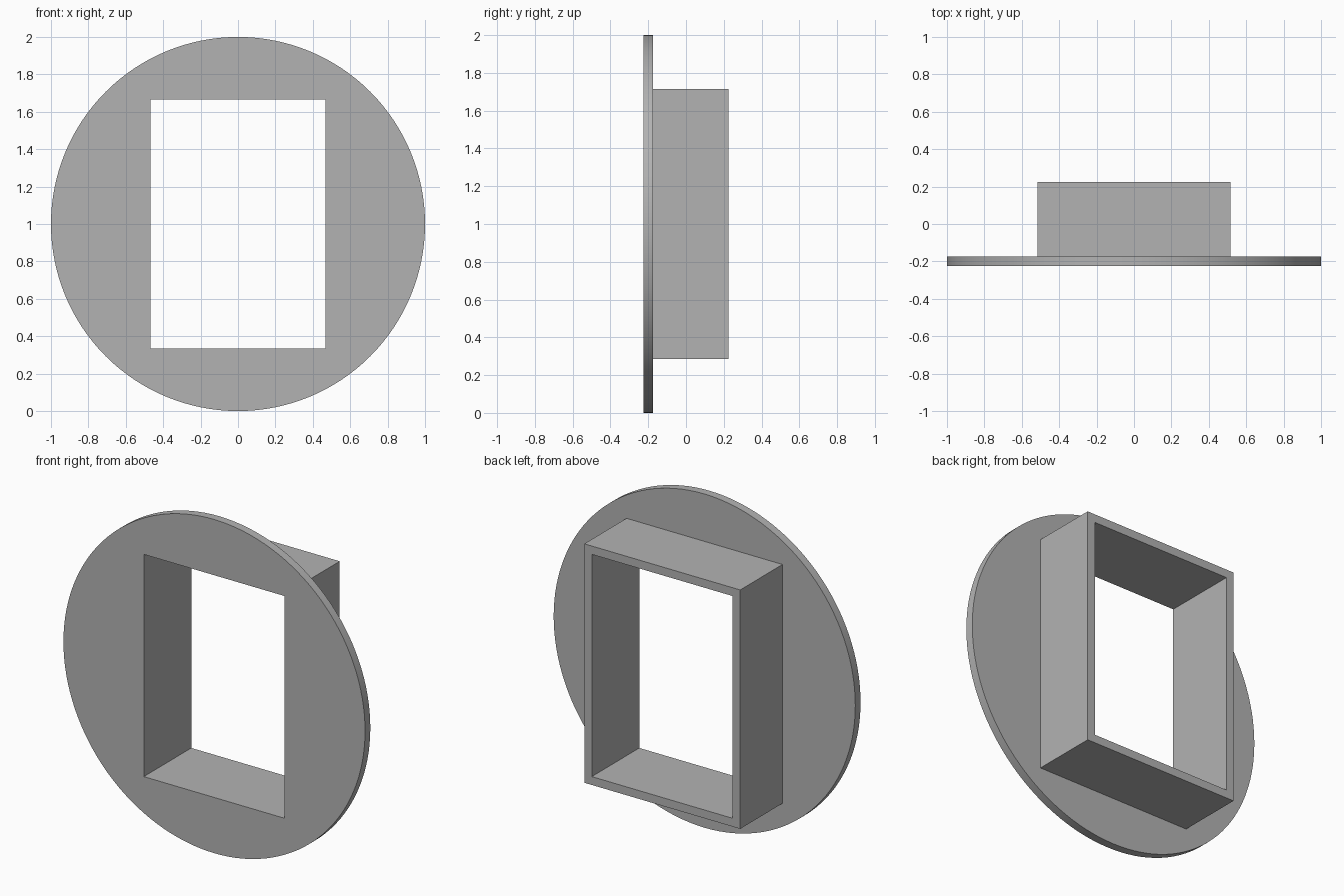
import bpy
import bmesh
from math import cos, sin, pi, radians
from mathutils import Vector

cube = bpy.data.objects.get("Cube")
if cube:
    bpy.data.objects.remove(cube, do_unlink=True)

CENTRE_Z = 1.0
FRONT, STEP, BACK = -0.225, -0.175, 0.225

grey = bpy.data.materials.new("plain grey")
colour = (0.45, 0.45, 0.45, 1)
grey.diffuse_color = colour
grey.use_nodes = True
grey.node_tree.nodes["Principled BSDF"].inputs["Base Color"].default_value = colour


def rectangle(half_x, half_z):
    return [(sx * half_x, sz * half_z) for sx, sz in ((-1, -1), (1, -1), (1, 1), (-1, 1))]


def circle(radius, sides):
    return [(radius * cos(2 * pi * i / sides), radius * sin(2 * pi * i / sides))
            for i in range(sides)]


def ring_plate(name, outer, inner, y_front, y_back):
    """Extrude the area between two outlines from y_front to y_back."""
    bm = bmesh.new()
    edges = []
    for outline in (outer, inner):
        verts = [bm.verts.new((x, y_front, z + CENTRE_Z)) for x, z in outline]
        edges += [bm.edges.new((v, verts[i - 1])) for i, v in enumerate(verts)]
    bmesh.ops.triangle_fill(bm, edges=edges, use_beauty=True, normal=Vector((0, -1, 0)))
    extruded = bmesh.ops.extrude_face_region(bm, geom=bm.faces[:], use_keep_orig=True)
    moved = [g for g in extruded["geom"] if isinstance(g, bmesh.types.BMVert)]
    bmesh.ops.translate(bm, verts=moved, vec=(0, y_back - y_front, 0))
    bmesh.ops.recalc_face_normals(bm, faces=bm.faces[:])
    mesh = bpy.data.meshes.new(name)
    bm.to_mesh(mesh)
    bm.free()
    mesh.materials.append(grey)
    obj = bpy.data.objects.new(name, mesh)
    bpy.context.collection.objects.link(obj)
    return obj


opening = rectangle(0.467, 0.666)

# Round front flange with a rectangular opening
flange = ring_plate("round_flange", circle(1.0, 128), opening, FRONT, STEP)
bpy.ops.object.select_all(action="DESELECT")
flange.select_set(True)
bpy.context.view_layer.objects.active = flange
bpy.ops.object.shade_smooth_by_angle(angle=radians(30))

# Rectangular sleeve standing off the back of the flange
ring_plate("rectangular_sleeve", rectangle(0.517, 0.716), opening, STEP, BACK)
